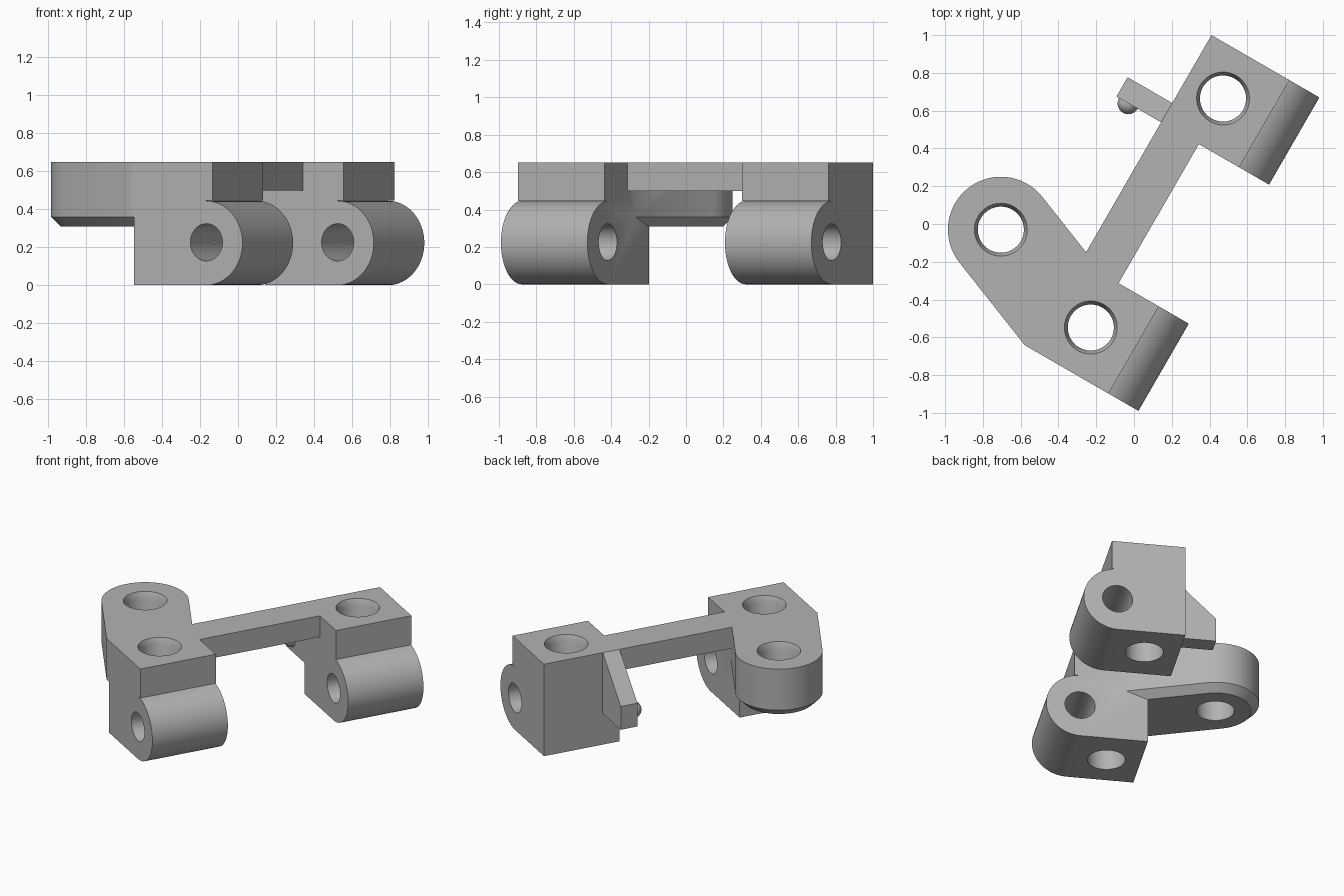
import bpy, bmesh
from math import cos, sin, pi, radians
from mathutils import Matrix, Vector

cube = bpy.data.objects.get("Cube")
if cube:
    bpy.data.objects.remove(cube, do_unlink=True)

# Colour
grey = bpy.data.materials.new("plain_grey")
grey.use_nodes = True
grey.diffuse_color = (0.45, 0.45, 0.45, 1)
grey.node_tree.nodes["Principled BSDF"].inputs["Base Color"].default_value = grey.diffuse_color

# Key sizes: local x points to the hinge barrels, local y runs along the bar
TOP, BACK = 0.65, -0.145
BARREL_X, BARREL_R = 0.2925, 0.2225
FRONT_Y, REAR_Y = (-0.845, -0.312), (0.538, 1.071)
ARM_X, ARM_Y, ARM_R = -0.5955, -0.3785, 0.28


def finish(name, bm):
    bmesh.ops.recalc_face_normals(bm, faces=bm.faces)
    mesh = bpy.data.meshes.new(name)
    bm.to_mesh(mesh)
    bm.free()
    mesh.materials.append(grey)
    ob = bpy.data.objects.new(name, mesh)
    bpy.context.collection.objects.link(ob)
    return ob


def arc(cx, cy, r, start, end, n):
    angles = [radians(start + (end - start) * i / n) for i in range(n + 1)]
    return [(cx + r * cos(t), cy + r * sin(t)) for t in angles]


def prism(name, outline, lo, hi, axis, chamfer=0):
    """Extrude an outline along y or z, with an optional chamfer on the low end."""
    bm = bmesh.new()
    def place(p, q, d):
        return (p, d, q) if axis == "y" else (p, q, d)
    base = bm.faces.new([bm.verts.new(place(p, q, lo)) for p, q in outline])
    rim = list(base.edges)
    new = bmesh.ops.extrude_face_region(bm, geom=[base], use_keep_orig=True)["geom"]
    bmesh.ops.translate(bm, vec=Vector(place(0, 0, hi - lo)),
                        verts=[g for g in new if isinstance(g, bmesh.types.BMVert)])
    bmesh.ops.recalc_face_normals(bm, faces=bm.faces)
    if chamfer:
        bmesh.ops.bevel(bm, geom=rim, offset=chamfer, segments=1, affect="EDGES")
    return finish(name, bm)


def lathe(name, rings, matrix, n=64):
    """Closed turned solid from (height, radius) rings."""
    bm = bmesh.new()
    loops = [[bm.verts.new((r * cos(2 * pi * i / n), r * sin(2 * pi * i / n), h))
              for i in range(n)] for h, r in rings]
    for a, b in zip(loops, loops[1:]):
        for i in range(n):
            j = (i + 1) % n
            bm.faces.new((a[i], a[j], b[j], b[i]))
    bm.faces.new(loops[0])
    bm.faces.new(loops[-1])
    bm.transform(matrix)
    return finish(name, bm)


def combine(body, part, operation):
    mod = body.modifiers.new(part.name, "BOOLEAN")
    mod.operation, mod.solver, mod.object = operation, "EXACT", part
    bpy.ops.object.select_all(action="DESELECT")
    bpy.context.view_layer.objects.active = body
    body.select_set(True)
    bpy.ops.object.modifier_apply(modifier=mod.name)
    bpy.data.objects.remove(part, do_unlink=True)


# Hinge blocks with rounded barrels
block_outline = ([(BACK, 0)] + arc(BARREL_X, BARREL_R, BARREL_R, -90, 90, 32)
                 + [(0.332, 2 * BARREL_R), (0.332, TOP), (BACK, TOP)])
body = prism("hinge_bracket", block_outline, *FRONT_Y, "y")
parts = [prism("rear_block", block_outline, *REAR_Y, "y")]

# Connecting bar
bar_outline = [(BACK, 0.5), (0.086, 0.5), (0.086, TOP), (BACK, TOP)]
parts.append(prism("bar", bar_outline, FRONT_Y[1] - 0.05, REAR_Y[0] + 0.05, "y"))

# Rounded side arm with chamfered underside
arm_outline = (arc(ARM_X, ARM_Y, ARM_R, 68.3, 248.3, 40)
               + [(-0.18, FRONT_Y[0]), (0, FRONT_Y[0]), (0.066, -0.34)])
parts.append(prism("arm", arm_outline, 0.31, TOP, "z", chamfer=0.05))

# Tapered prong with a round bump
prong_outline = [(-0.1, 0.22), (-0.418, 0.22), (-0.418, 0.385), (BACK, TOP), (-0.1, TOP)]
parts.append(prism("prong", prong_outline, REAR_Y[0], 0.656, "y"))
bm = bmesh.new()
bmesh.ops.create_uvsphere(bm, u_segments=32, v_segments=16, radius=0.057,
                          matrix=Matrix.Translation((-0.345, REAR_Y[0], 0.31)))
parts.append(finish("bump", bm))

for part in parts:
    combine(body, part, "UNION")

# Vertical screw holes with tapered mouths
screw = [(-0.1, 0.122), (0.61, 0.122), (TOP, 0.14), (0.75, 0.14)]
for x, y in ((0.076, -0.589), (0.076, 0.811), (ARM_X, ARM_Y)):
    combine(body, lathe("screw_hole", screw, Matrix.Translation((x, y, 0))), "DIFFERENCE")

# Pin holes through the barrels
for lo, hi in (FRONT_Y, REAR_Y):
    place = Matrix.Translation((BARREL_X + 0.003, lo, 0.226)) @ Matrix.Rotation(-pi / 2, 4, "X")
    pin = lathe("pin_hole", [(-0.1, 0.098), (hi - lo + 0.1, 0.098)], place)
    combine(body, pin, "DIFFERENCE")

# Turn into place and shade
body.rotation_euler.z = radians(-30)
bpy.ops.object.shade_smooth_by_angle(angle=radians(30))
